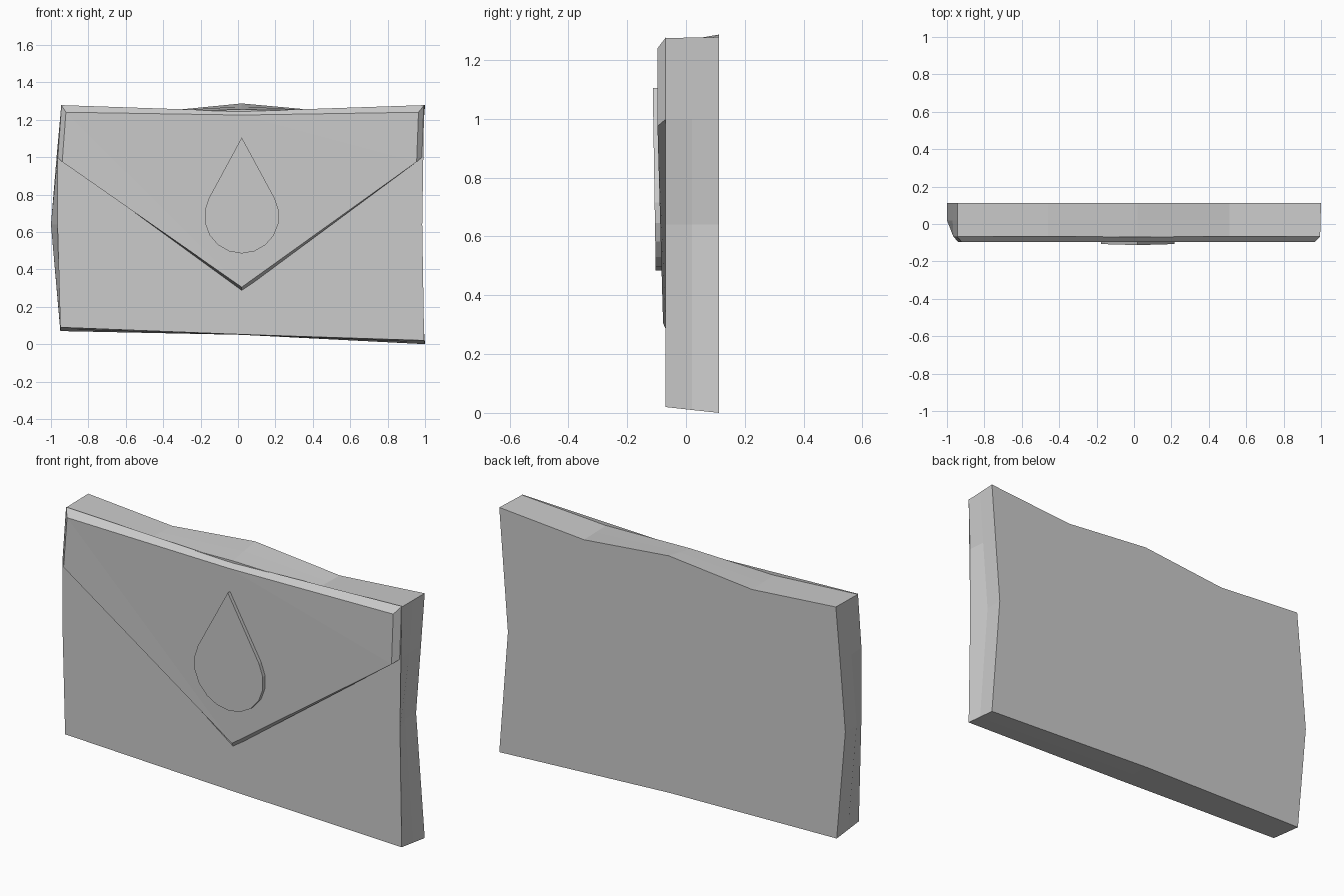
import bpy, bmesh, math

if "Cube" in bpy.data.objects:
    bpy.data.objects.remove(bpy.data.objects["Cube"])


def loft(name, rings):
    """Closed solid skinned through equal-length loops of points, capped at both ends."""
    bm = bmesh.new()
    loops = [[bm.verts.new(p) for p in ring] for ring in rings]
    n = len(loops[0])
    for a, b in zip(loops, loops[1:]):
        for i in range(n):
            j = (i + 1) % n
            bm.faces.new((a[i], a[j], b[j], b[i]))
    caps = [bm.faces.new(loops[0]), bm.faces.new(loops[-1])]
    bmesh.ops.triangulate(bm, faces=caps)
    bmesh.ops.recalc_face_normals(bm, faces=bm.faces)
    mesh = bpy.data.meshes.new(name)
    bm.to_mesh(mesh)
    bm.free()
    obj = bpy.data.objects.new(name, mesh)
    bpy.context.collection.objects.link(obj)
    return obj


def at_y(outline, y):
    return [(x, y, z) for x, z in outline]


# Envelope body: slightly warped slab, wavy top, bent sides
front = [(-.95, .09), (.02, .052), (.995, .02), (.985, .64), (.985, 1.0), (.995, 1.275),
         (.51, 1.245), (.02, 1.255), (-.46, 1.245), (-.945, 1.275), (-.965, 1.0), (-.965, .64)]
back = [(-.95, .07), (.02, .05), (1.0, 0), (.95, .64), (.978, 1.0), (1.0, 1.278),
        (.51, 1.24), (.02, 1.287), (-.46, 1.24), (-.945, 1.278), (-.97, 1.0), (-1.0, .64)]
# middle loop: bottom and top follow the straight span, sides follow the back
middle = [((f[0] + b[0]) / 2, (f[1] + b[1]) / 2) for f, b in zip(front, back)]
for i in (3, 4, 10, 11):
    middle[i] = back[i]
loft("envelope_body", [at_y(front, -.07), at_y(middle, .02), at_y(back, .113)])

# Triangular closing flap with chamfered rim
flap_rim = [(-.945, 1.278), (-.965, 1.0), (.02, .283), (.985, 1.0), (.995, 1.278), (.02, 1.245)]
flap_face = [(-.92, -.097, 1.24), (-.94, -.097, .975), (.02, -.078, .305),
             (.955, -.097, .975), (.965, -.097, 1.24), (.02, -.097, 1.225)]
loft("envelope_flap", [at_y(flap_rim, -.068), flap_face])

# Droplet seal: round bottom with tangent sides meeting in a point
cx, cz, r, tip = .02, .685, .2, 1.105
start = math.asin(r / (tip - cz))
steps = 12
drop = [(cx, tip)]
for i in range(steps + 1):
    a = start - (math.pi + 2 * start) * i / steps
    drop.append((cx + r * math.cos(a), cz + r * math.sin(a)))
drop_face = [(x, -.103 - .01 * (z - .485) / .62, z) for x, z in drop]
loft("droplet_seal", [at_y(drop, -.08), drop_face])
